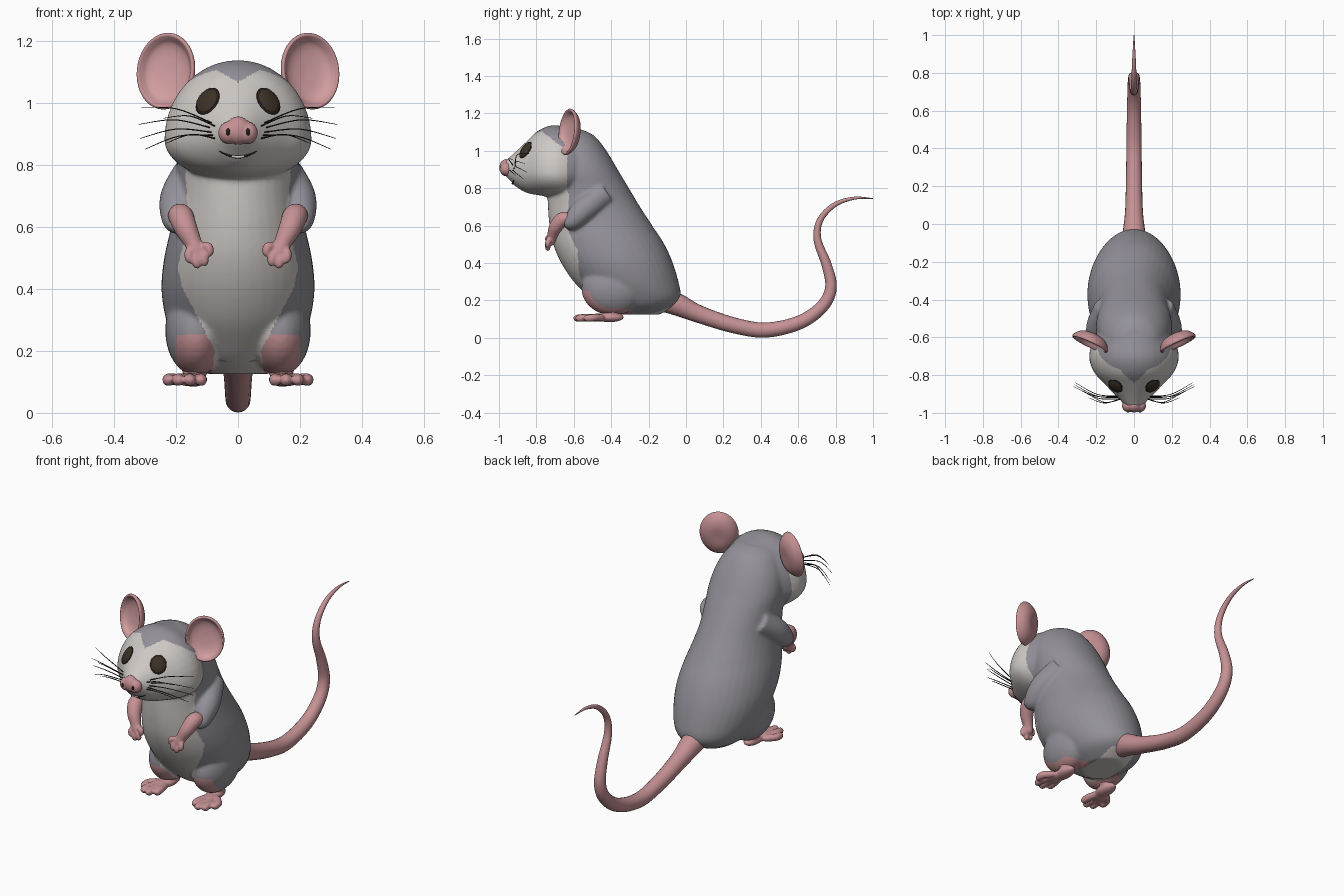
import bpy, bmesh, math
from mathutils import Vector, Matrix
from mathutils.bvhtree import BVHTree

cube = bpy.data.objects.get("Cube")
if cube:
    bpy.data.objects.remove(cube, do_unlink=True)


def material(name, r, g, b):
    rgba = [(c / 255) ** 2.2 for c in (r, g, b)] + [1]
    m = bpy.data.materials.new(name)
    m.use_nodes = True
    m.diffuse_color = rgba
    m.node_tree.nodes["Principled BSDF"].inputs["Base Color"].default_value = rgba
    return m


GREY = material("grey fur", 146, 144, 151)
PALE = material("pale fur", 205, 200, 196)
PINK = material("pink skin", 196, 144, 147)
INNER = material("inner ear pink", 208, 156, 158)
EYE = material("dark brown eye", 62, 52, 42)
DARK = material("near black", 38, 34, 32)


def spline(rows, steps=6):
    """Catmull-Rom through rows of numbers."""
    rows = [Vector(r) for r in rows]
    out = []
    for i in range(len(rows) - 1):
        a, b = rows[max(i - 1, 0)], rows[i]
        c, d = rows[i + 1], rows[min(i + 2, len(rows) - 1)]
        for k in range(steps):
            t = k / steps
            out.append(b + (c - a) * (t / 2) + (a * 2 - b * 5 + c * 4 - d) * (t * t / 2)
                       + (b * 3 - a - c * 3 + d) * (t ** 3 / 2))
    return out + [rows[-1]]


def to_mesh(bm):
    bmesh.ops.recalc_face_normals(bm, faces=bm.faces)
    me = bpy.data.meshes.new("part")
    bm.to_mesh(me)
    bm.free()
    me.shade_smooth()
    return me


def loft(rings):
    bm = bmesh.new()
    rows = [[bm.verts.new(p) for p in ring] for ring in rings]
    n = len(rows[0])
    for a, b in zip(rows, rows[1:]):
        for i in range(n):
            bm.faces.new((a[i], a[(i + 1) % n], b[(i + 1) % n], b[i]))
    bm.faces.new(rows[0])
    bm.faces.new(rows[-1])
    return to_mesh(bm)


def circle(n):
    return [(math.cos(2 * math.pi * i / n), math.sin(2 * math.pi * i / n)) for i in range(n)]


def tube(points, sides=16, steps=6):
    """Tapered tube through (x, y, z, radius) rows."""
    path = spline(points, steps)
    span = path[-1].xyz - path[0].xyz
    ref = Vector((0, 0, 1)) if abs(span.x) > 0.7 * span.length else Vector((1, 0, 0))
    rings = []
    for i, p in enumerate(path):
        t = (path[min(i + 1, len(path) - 1)].xyz - path[max(i - 1, 0)].xyz).normalized()
        u = t.cross(ref).normalized()
        v = t.cross(u)
        rings.append([p.xyz + (u * c + v * s) * max(p.w, 0.0008) for c, s in circle(sides)])
    return loft(rings)


def ball(center, radii, rot=Matrix()):
    bm = bmesh.new()
    m = Matrix.Translation(center) @ rot @ Matrix.Diagonal((*radii, 1))
    bmesh.ops.create_uvsphere(bm, u_segments=28, v_segments=16, radius=1, matrix=m)
    return to_mesh(bm)


def mirrored(me):
    me = me.copy()
    me.transform(Matrix.Scale(-1, 4, (1, 0, 0)))
    me.flip_normals()
    return me


def make(name, me, *mats):
    me.name = name
    for m in mats:
        me.materials.append(m)
    ob = bpy.data.objects.new(name, me)
    bpy.context.collection.objects.link(ob)
    return ob


def both(name, me, *mats):
    other = mirrored(me)
    make("left_" + name, me, *mats)
    make("right_" + name, other, *mats)


def fuse(parts, voxel, rounds):
    """Melt overlapping parts into one smooth skin."""
    bm = bmesh.new()
    for p in parts:
        bm.from_mesh(p)
    ob = make("melt", to_mesh(bm))
    rem = ob.modifiers.new("melt", "REMESH")
    rem.mode, rem.voxel_size = "VOXEL", voxel
    smo = ob.modifiers.new("soften", "SMOOTH")
    smo.factor, smo.iterations = 0.5, rounds
    dg = bpy.context.evaluated_depsgraph_get()
    me = bpy.data.meshes.new_from_object(ob.evaluated_get(dg))
    bpy.data.objects.remove(ob, do_unlink=True)
    me.shade_smooth()
    return me


# Torso: z, front y, back y, half width
torso_rows = [(.125, -.38, -.14, .10), (.17, -.46, -.06, .165), (.22, -.52, -.028, .2),
              (.3, -.6, -.04, .232), (.4, -.667, -.07, .247), (.5, -.71, -.115, .238),
              (.6, -.73, -.18, .216), (.7, -.738, -.245, .198), (.8, -.74, -.305, .197),
              (.9, -.74, -.365, .2), (1, -.74, -.425, .175), (1.08, -.74, -.49, .125),
              (1.115, -.7, -.56, .06)]
torso = loft([[(w * c, (f + b) / 2 + (b - f) / 2 * s, z) for c, s in circle(40)]
              for z, f, b, w in spline(torso_rows)])

# Head: y, bottom, widest height, top, half width
head_rows = [(-.45, .85, .93, 1, .1), (-.55, .77, .9, 1.1, .18), (-.65, .745, .885, 1.13, .228),
             (-.72, .752, .88, 1.136, .236), (-.79, .763, .885, 1.108, .208),
             (-.85, .775, .89, 1.053, .153), (-.9, .803, .895, 1.005, .105),
             (-.945, .845, .9, .965, .062), (-.97, .87, .9, .945, .04)]
head = loft([[(w * c, y, mid + s * (top - mid if s > 0 else mid - bot)) for c, s in circle(40)]
             for y, bot, mid, top, w in spline(head_rows)])
lip = ball((0, -.875, .822), (.05, .045, .022))

# Upper arms and thighs
arm = tube([(.14, -.44, .77, .07), (.185, -.54, .69, .068), (.197, -.61, .625, .05),
            (.19, -.645, .62, .03)])
thigh = ball((.135, -.39, .265), (.1, .17, .145))
limbs = [arm, thigh]
fur = fuse([torso, head, lip] + limbs + [mirrored(p) for p in limbs], .008, 9)
body = make("body", fur, GREY, PALE, PINK)

# Fur markings
BELLY = [(0, .1), (.15, .08), (.2, .075), (.3, .125), (.4, .178), (.47, .195), (.6, .16), (.8, .17)]


def belly_width(z):
    for (a, wa), (b, wb) in zip(BELLY, BELLY[1:]):
        if a <= z <= b:
            return wa + (wb - wa) * (z - a) / (b - a)
    return 0


for f in fur.polygons:
    x, y, z = f.center
    x = abs(x)
    if z > .74 and y < -.635 - max(0, z - 1) * 1.3:
        f.material_index = 1 if z < 1.065 + x * .6 else 0
    elif x < belly_width(z) and (y < -.45 or z < .165):
        f.material_index = 1
    elif .06 < x < .2 and z < .17 + (-.35 - y) * .45 and z < .25:
        f.material_index = 2

tree = BVHTree.FromPolygons([v.co for v in fur.vertices], [p.vertices for p in fur.polygons])


def on_face(x, z):
    hit, normal, _, _ = tree.ray_cast(Vector((x, -2, z)), Vector((0, 1, 0)))
    return hit, normal


# Ears: dished discs, profile rows of radius and height
ear_rows = [(.002, -.034), (.05, -.034), (.085, -.02), (.106, .004), (.11, .018), (.103, .024),
            (.094, .016), (.08, -.001), (.05, -.012), (.002, -.016)]
ear = loft([[(r * c, r * s * 1.13, h) for c, s in circle(40)] for r, h in spline(ear_rows, 4)])
for f in ear.polygons:
    if f.normal.z > .2 and Vector((f.center.x, f.center.y / 1.13)).length < .095:
        f.material_index = 1
n = Vector((.42, -.9, .12)).normalized()
u = Vector((-.12, .15, 1)).cross(n).normalized()
frame = Matrix((u, n.cross(u), n)).transposed().to_4x4()
ear.transform(Matrix.Translation((.226, -.617, 1.1)) @ frame @ Matrix.Diagonal((.93, 1, 1, 1)))
both("ear", ear, PINK, INNER)

# Eyes set into the face
hit, normal = on_face(.098, 1.005)
turn = normal.to_track_quat("Z", "Y").to_matrix().to_4x4()
both("eye_rim", ball(hit, (.043, .051, .007), turn), DARK)
both("eye", ball(hit, (.038, .045, .014), turn), EYE)

# Nose with nostrils
nose_parts = [ball((0, -.962, .91), (.042, .036, .046)), ball((.03, -.963, .903), (.034, .033, .036))]
make("nose", fuse(nose_parts + [mirrored(nose_parts[1])], .005, 4), PINK)
both("nostril", ball((.032, -.991, .905), (.008, .007, .013)), DARK)

# Smiling mouth
smile = [on_face(x, .826 + 5 * x * x)[0] for x in [k * .01 for k in range(-6, 7)]]
make("mouth", tube([(*p, .006 - abs(p.x) * .07) for p in smile], 8, 2), DARK)
make("teeth", tube([(p.x, p.y - .003, p.z - .001, .004) for p in smile[4:9]], 8, 2), PALE)

# Whiskers: root x, root z, tip x, tip y, tip z
for i, (rx, rz, tx, ty, tz) in enumerate([
        (.085, .935, .31, -.84, .985), (.09, .92, .32, -.86, .93), (.085, .905, .315, -.85, .885),
        (.08, .895, .3, -.87, .85), (.075, .925, .24, -.92, .95), (.075, .885, .23, -.91, .87)]):
    root = on_face(rx, rz)[0]
    mid = (root + Vector((tx, ty, tz))) / 2 + Vector((0, -.025, .02))
    both("whisker_%d" % i, tube([(*root, .0025), (*mid, .002), (tx, ty, tz, .001)], 6), DARK)

# Forearms and paws
paw = [tube([(.195, -.6, .625, .03), (.185, -.655, .635, .04), (.168, -.695, .595, .037),
             (.143, -.715, .545, .028), (.13, -.725, .51, .024), (.125, -.73, .495, .008)])]
for x, z in ((.092, .505), (.108, .474), (.132, .466), (.155, .482)):
    paw.append(tube([(.135 + (x - .12) * .4, -.72, .535, .014), (x + .004, -.738, z + .03, .015),
                     (x, -.738, z + .008, .013), (x, -.736, z, .004)], 10))
both("paw", fuse(paw, .005, 3), PINK)

# Hind feet with splayed toes
foot = [tube([(.135, -.4, .21, .06), (.138, -.39, .15, .048), (.14, -.38, .11, .03)]),
        ball((.143, -.41, .11), (.04, .078, .026)), ball((.158, -.475, .108), (.046, .055, .022))]
for x, y in ((.12, -.575), (.155, -.6), (.192, -.59), (.222, -.545)):
    foot.append(tube([(.155 + (x - .16) * .5, -.45, .108, .018), (x, y + .05, .108, .02),
                      (x, y + .012, .104, .018), (x, y, .1, .007)], 10))
both("foot", fuse(foot, .006, 3), PINK)

# Tail: y, z, radius
tail = [(-.12, .2, .06), (-.05, .18, .06), (.07, .127, .047), (.26, .066, .042), (.43, .042, .04),
        (.61, .084, .037), (.73, .17, .034), (.775, .27, .031), (.752, .39, .027), (.703, .525, .021),
        (.717, .63, .017), (.795, .712, .013), (.9, .747, .008), (1, .745, .002)]
make("tail", tube([(0, y, z, r) for y, z, r in tail], 20), PINK)
